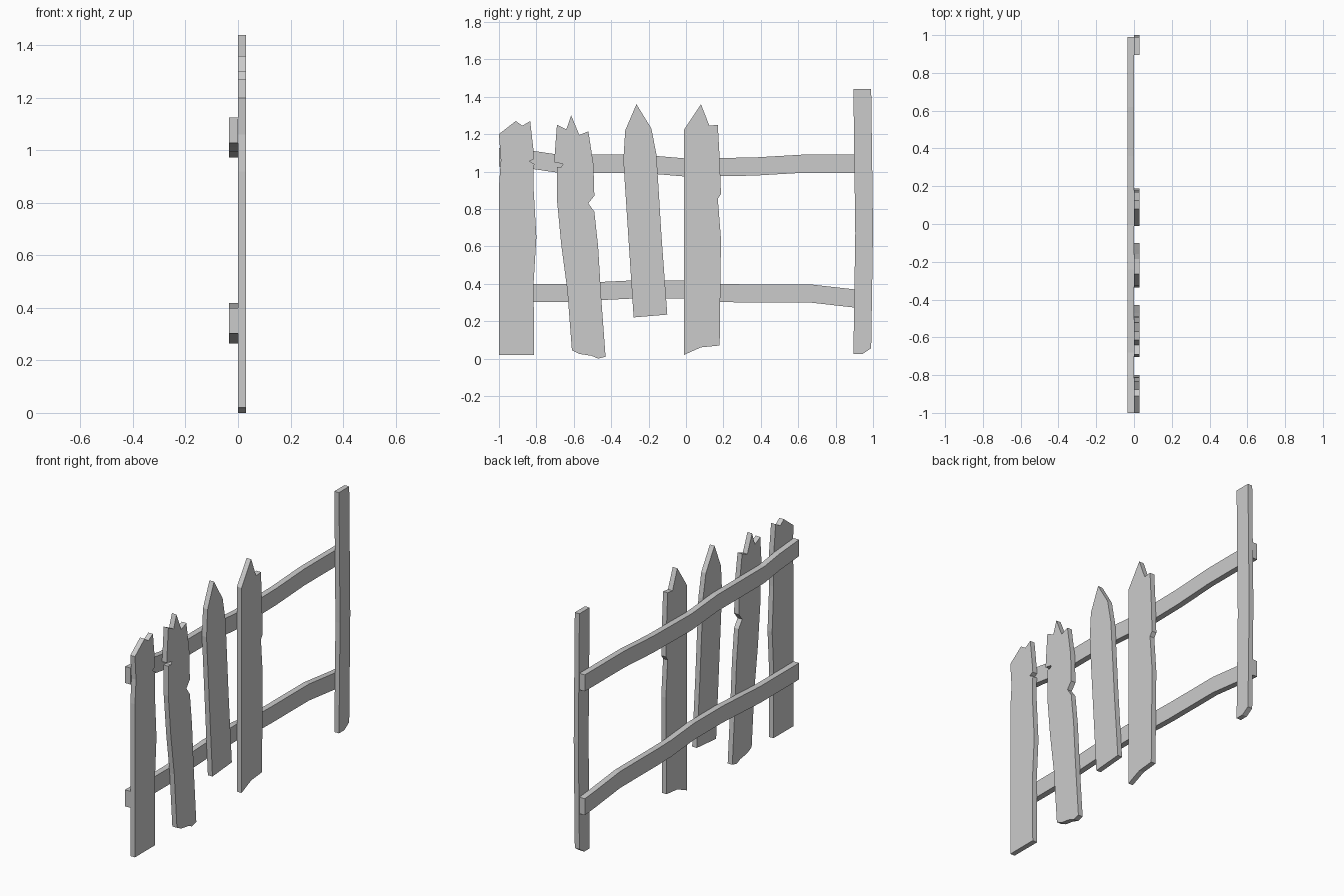
import bpy, bmesh


def extrude_outline(name, outline, x0, x1):
    """Flat board: a (y, z) outline extruded along x."""
    bm = bmesh.new()
    face = bm.faces.new([bm.verts.new((x0, y, z)) for y, z in outline])
    ext = bmesh.ops.extrude_face_region(bm, geom=[face])
    for v in ext["geom"]:
        if isinstance(v, bmesh.types.BMVert):
            v.co.x = x1
    bmesh.ops.recalc_face_normals(bm, faces=bm.faces)
    me = bpy.data.meshes.new(name)
    bm.to_mesh(me)
    bm.free()
    ob = bpy.data.objects.new(name, me)
    bpy.context.collection.objects.link(ob)
    return ob


def rail(name, top, height=0.097):
    """Wavy rail behind the boards, given its top edge."""
    bottom = [(y, z - height) for y, z in reversed(top)]
    return extrude_outline(name, top + bottom, -0.035, 0)


# Outlines run anticlockwise from the lower left corner
boards = {
    # Broken board with a small notch on its right edge
    "picket_end": [
        (-1, .02), (-.812, .02), (-.815, .40), (-.80, .65), (-.815, .91),
        (-.815, 1.02), (-.81, 1.04), (-.837, 1.055), (-.812, 1.068),
        (-.815, 1.11), (-.833, 1.27), (-.875, 1.245), (-.91, 1.27),
        (-1, 1.2), (-.99, 1.06), (-1, .92)],
    # Leaning, splintered board
    "picket_splintered": [
        (-.61, .045), (-.57, .025), (-.505, .015), (-.47, 0), (-.43, .01),
        (-.453, .32), (-.47, .60), (-.49, .785), (-.522, .83), (-.49, .87),
        (-.495, 1.04), (-.522, 1.215), (-.57, 1.195), (-.614, 1.30),
        (-.64, 1.225), (-.69, 1.25), (-.705, 1.05), (-.657, 1.04),
        (-.667, 1.025), (-.69, 1.025), (-.69, .85), (-.667, .61),
        (-.635, .37)],
    # Short pointed board
    "picket_short": [
        (-.28, .22), (-.10, .235), (-.13, .64), (-.158, 1.09), (-.185, 1.23),
        (-.265, 1.36), (-.325, 1.22), (-.335, 1.06)],
    # Pointed board with a broken shoulder
    "picket_pointed": [
        (-.01, .02), (.08, .06), (.18, .07), (.187, .64), (.17, .855),
        (.187, .88), (.18, 1.07), (.17, 1.25), (.125, 1.245), (.08, 1.36),
        (-.01, 1.225)],
    # Tall narrow post
    "post": [
        (.895, .025), (.945, .025), (.99, .055), (1, .69), (.99, 1.44),
        (.895, 1.44), (.905, .67)],
}
for name, outline in boards.items():
    extrude_outline(name, outline, 0, 0.03)

# Two rails across the back
rail("upper_rail", [(-1, 1.125), (-.815, 1.11), (-.68, 1.09), (-.24, 1.09),
                    (0, 1.07), (.36, 1.075), (.62, 1.09), (.99, 1.09)])
rail("lower_rail", [(-1, .40), (-.635, .40), (-.45, .41), (-.28, .418),
                    (-.02, .418), (.18, .40), (.3, .397), (.66, .397),
                    (.9, .37), (.99, .362)])
